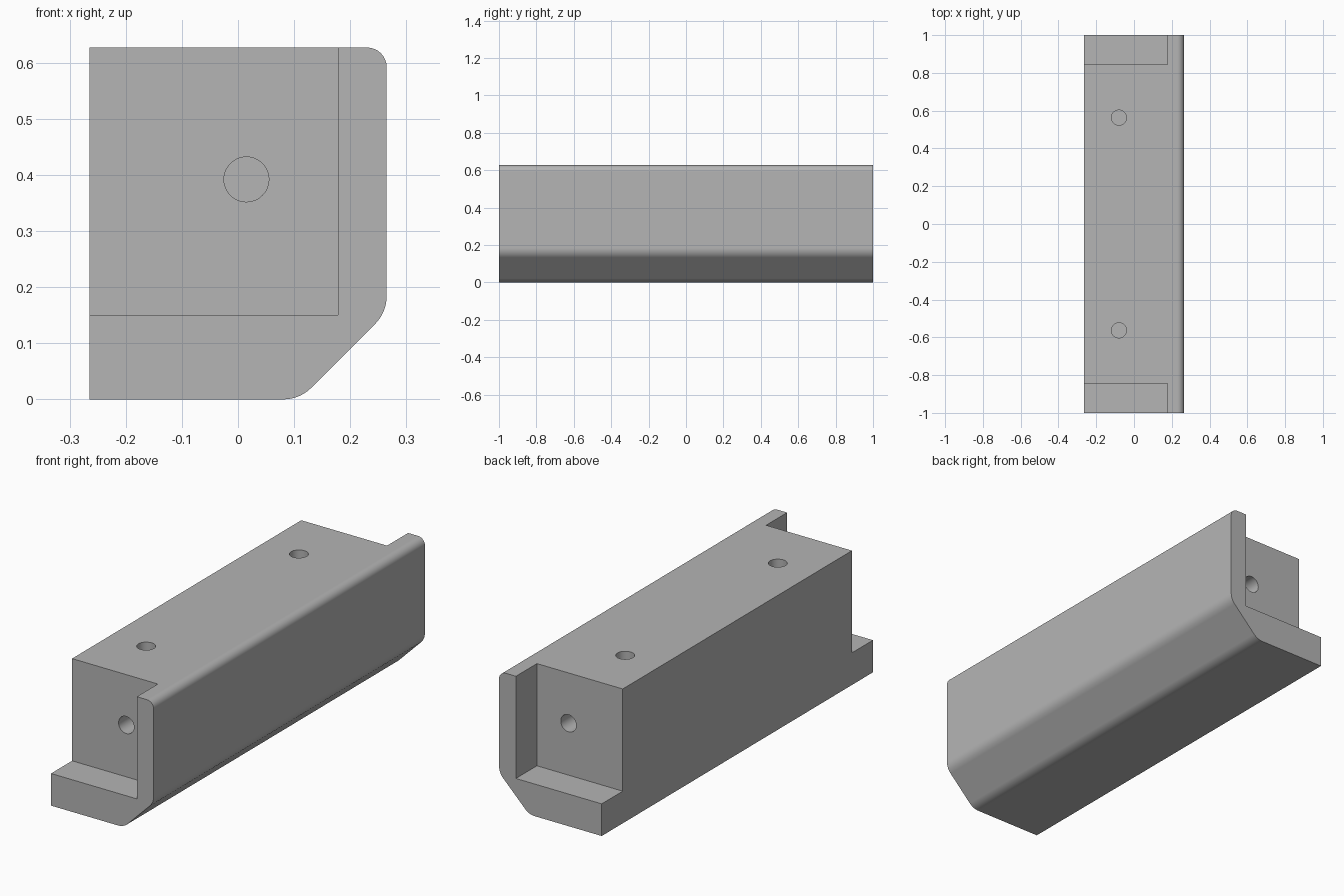
import bpy
import bmesh
from math import sin, cos, pi, radians

old = bpy.data.objects.get("Cube")
if old:
    bpy.data.objects.remove(old, do_unlink=True)

HALF_W, HALF_L, HEIGHT = 0.265, 1.0, 0.627
LIP_X, LEDGE_Z, CORE_Y = 0.178, 0.15, 0.845
HOLE_R, HOLE_DEPTH = 0.04, 0.25

grey = bpy.data.materials.new("plain grey")
grey.use_nodes = True
colour = (0.46, 0.46, 0.46, 1)
grey.diffuse_color = colour
grey.node_tree.nodes["Principled BSDF"].inputs["Base Color"].default_value = colour


def arc(cx, cz, r, start, end, steps=8):
    angles = [radians(start + (end - start) * i / steps) for i in range(steps + 1)]
    return [(cx + r * cos(a), cz + r * sin(a)) for a in angles]


def new_object(name, bm):
    bmesh.ops.recalc_face_normals(bm, faces=bm.faces)
    mesh = bpy.data.meshes.new(name)
    bm.to_mesh(mesh)
    bm.free()
    mesh.materials.append(grey)
    obj = bpy.data.objects.new(name, mesh)
    bpy.context.collection.objects.link(obj)
    return obj


def extrude_profile(name, points, y0, y1):
    bm = bmesh.new()
    face = bm.faces.new([bm.verts.new((x, y0, z)) for x, z in points])
    moved = bmesh.ops.extrude_face_region(bm, geom=[face], use_keep_orig=True)["geom"]
    verts = [v for v in moved if isinstance(v, bmesh.types.BMVert)]
    bmesh.ops.translate(bm, verts=verts, vec=(0, y1 - y0, 0))
    return new_object(name, bm)


def drill(name, centre, rotation):
    bm = bmesh.new()
    bmesh.ops.create_cone(bm, cap_ends=True, segments=48, radius1=HOLE_R,
                          radius2=HOLE_R, depth=2 * HOLE_DEPTH)
    obj = new_object(name, bm)
    obj.location = centre
    obj.rotation_euler.x = rotation
    return obj


# Long body: square inner side, rounded top edge, chamfered lower edge
profile = [(-HALF_W, 0), (-HALF_W, HEIGHT)]
profile += arc(HALF_W - 0.035, HEIGHT - 0.035, 0.035, 90, 0)
profile += arc(HALF_W - 0.07, 0.184, 0.07, 0, -45)
profile += arc(0.081, 0.07, 0.07, -45, -90)
body = extrude_profile("rail_body", profile, -HALF_L, HALF_L)

# End notches leave an L-shaped lip; blind holes in the ends and top
cutters = []
for side, label in ((-1, "front"), (1, "back")):
    box = [(-0.5, LEDGE_Z), (LIP_X, LEDGE_Z), (LIP_X, 1), (-0.5, 1)]
    cutters += [
        extrude_profile(label + "_notch_cutter", box, side * CORE_Y, side * 1.2),
        drill(label + "_end_hole_cutter", (0.015, side * CORE_Y, 0.392), pi / 2),
        drill(label + "_top_hole_cutter", (-0.08, side * 0.563, HEIGHT), 0),
    ]

bpy.ops.object.select_all(action="DESELECT")
body.select_set(True)
bpy.context.view_layer.objects.active = body
for cutter in cutters:
    cutter.hide_render = True
    mod = body.modifiers.new(cutter.name, "BOOLEAN")
    mod.operation = "DIFFERENCE"
    mod.solver = "EXACT"
    mod.object = cutter
    bpy.ops.object.modifier_apply(modifier=mod.name)
for cutter in cutters:
    bpy.data.objects.remove(cutter, do_unlink=True)

# Smooth the rounded edges and hole walls, keep the corners crisp
bpy.ops.object.shade_smooth_by_angle(angle=radians(30))
weighted = body.modifiers.new("even_shading", "WEIGHTED_NORMAL")
weighted.keep_sharp = True
